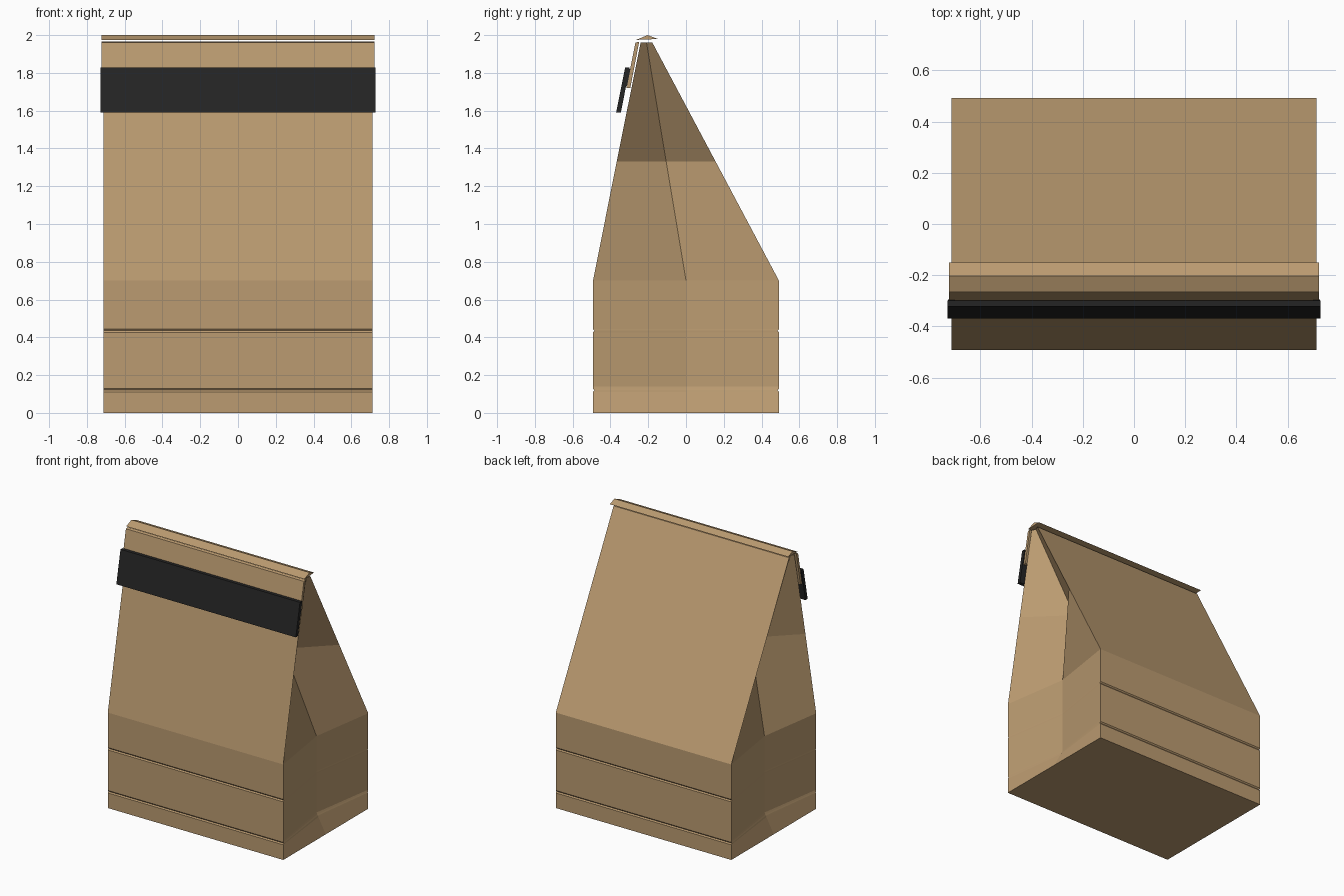
import bpy
import bmesh

cube = bpy.data.objects.get("Cube")
if cube:
    bpy.data.objects.remove(cube)


def material(name, rgb):
    m = bpy.data.materials.new(name)
    m.use_nodes = True
    m.diffuse_color = (*rgb, 1)
    m.node_tree.nodes["Principled BSDF"].inputs["Base Color"].default_value = (*rgb, 1)
    return m


paper = material("kraft_paper", (0.50, 0.33, 0.165))
black = material("black_tie", (0.018, 0.018, 0.018))


def finish(name, bm, mat):
    bmesh.ops.recalc_face_normals(bm, faces=bm.faces)
    mesh = bpy.data.meshes.new(name)
    bm.to_mesh(mesh)
    bm.free()
    mesh.materials.append(mat)
    obj = bpy.data.objects.new(name, mesh)
    bpy.context.collection.objects.link(obj)
    return obj


def loft(name, rings, mat):
    """Skin a stack of equal rings and close both ends."""
    bm = bmesh.new()
    loops = [[bm.verts.new(p) for p in ring] for ring in rings]
    n = len(loops[0])
    for low, high in zip(loops, loops[1:]):
        for i in range(n):
            j = (i + 1) % n
            bm.faces.new((low[i], low[j], high[j], high[i]))
    bm.faces.new(loops[0])
    bm.faces.new(loops[-1])
    return finish(name, bm, mat)


def extrude_x(name, profile, x0, x1, mat):
    """Sweep a (y, z) profile along x."""
    return loft(name, [[(x, y, z) for y, z in profile] for x in (x0, x1)], mat)


# Bag: six-point rings whose side midpoints fold inward as gussets
W, D = 0.712, 0.492


def bag_ring(z, front, back, mid):
    m = (front + back) / 2
    return [(-W, front, z), (W, front, z), (mid, m, z),
            (W, back, z), (-W, back, z), (-mid, m, z)]


FOLD = 0.637
rings = [bag_ring(0, -D, D, W)]
for crease in (0.12, 0.435):
    for dz, depth in ((-0.009, 0), (0, 0.007), (0.009, 0)):
        z = crease + dz
        mid = W - (W - FOLD) * min(z / 0.14, 1)
        rings.append(bag_ring(z, -D + depth, D - depth, mid))
    if crease < 0.14:
        rings.append(bag_ring(0.14, -D, D, FOLD))
rings += [bag_ring(0.70, -D, D, FOLD),
          bag_ring(1.33, -0.367, 0.157, 0.445),
          bag_ring(1.96, -0.24, -0.178, 0.70)]
loft("bag_body", rings, paper)

# Folded top: roof-shaped crease and the flap hanging in front
extrude_x("top_fold", [(-0.263, 1.975), (-0.203, 2.0), (-0.15, 1.98), (-0.203, 1.977)],
          -0.723, 0.723, paper)
extrude_x("front_flap", [(-0.268, 1.96), (-0.248, 1.965), (-0.295, 1.72), (-0.316, 1.72)],
          -0.722, 0.722, paper)

# Black closing tie with a small clip behind each end
extrude_x("closing_tie", [(-0.322, 1.828), (-0.298, 1.828), (-0.345, 1.59), (-0.37, 1.59)],
          -0.728, 0.728, black)
for side, name in ((-1, "right_tie_clip"), (1, "left_tie_clip")):
    extrude_x(name, [(-0.312, 1.82), (-0.294, 1.82), (-0.312, 1.73), (-0.335, 1.73)],
              side * 0.70, side * 0.727, black)
